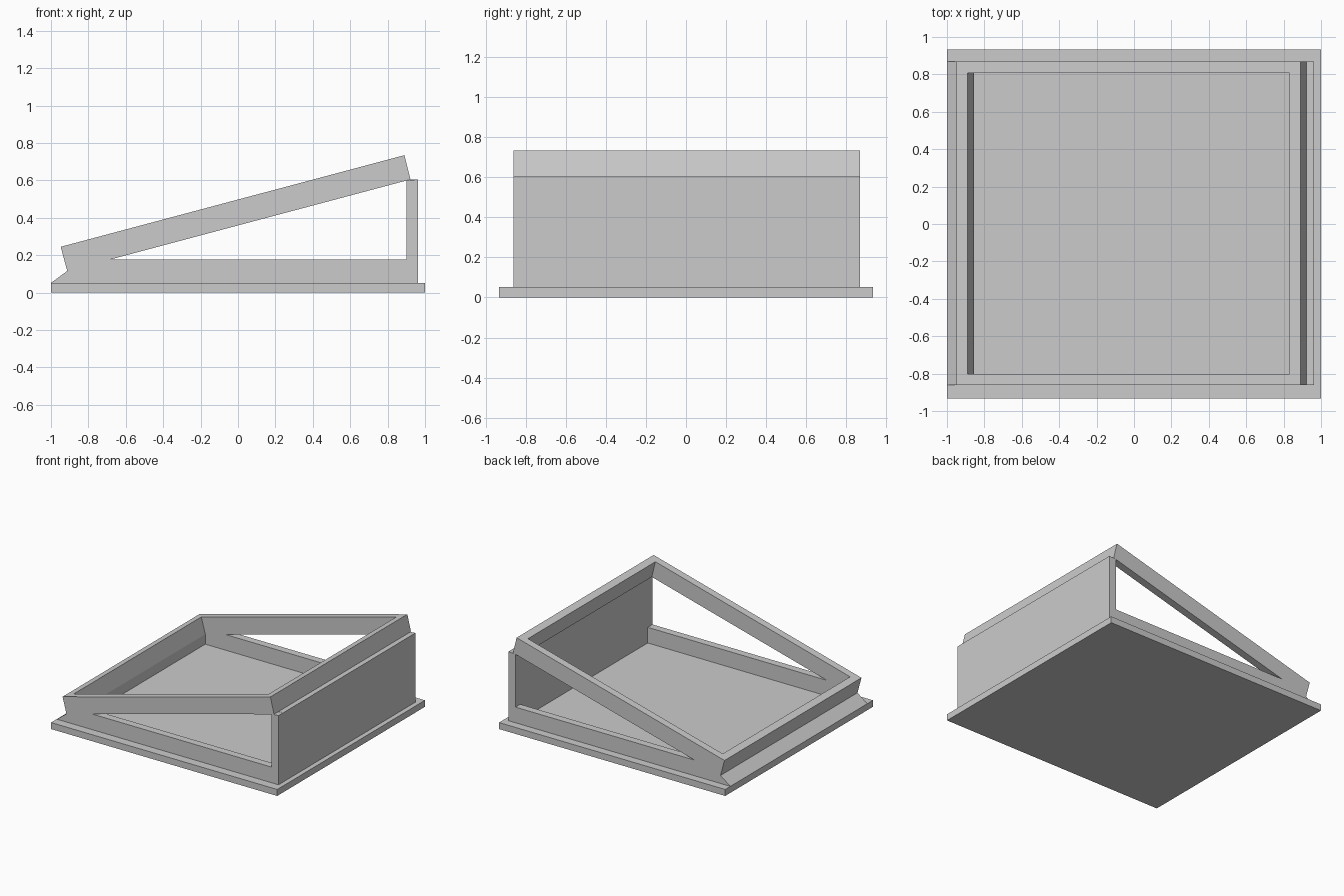
import bpy
import bmesh
from math import radians, sin, cos

cube = bpy.data.objects.get("Cube")
if cube:
    bpy.data.objects.remove(cube, do_unlink=True)

grey = bpy.data.materials.new("plain grey")
grey.use_nodes = True
colour = (0.6, 0.6, 0.6, 1)
grey.diffuse_color = colour
grey.node_tree.nodes["Principled BSDF"].inputs["Base Color"].default_value = colour


def prism(name, profile, y0, y1):
    """Extrude an (x, z) outline from y0 to y1."""
    bm = bmesh.new()
    face = bm.faces.new([bm.verts.new((x, y0, z)) for x, z in profile])
    grown = bmesh.ops.extrude_face_region(bm, geom=[face])["geom"]
    verts = [g for g in grown if isinstance(g, bmesh.types.BMVert)]
    bmesh.ops.translate(bm, verts=verts, vec=(0, y1 - y0, 0))
    bmesh.ops.recalc_face_normals(bm, faces=bm.faces)
    mesh = bpy.data.meshes.new(name)
    bm.to_mesh(mesh)
    bm.free()
    mesh.materials.append(grey)
    obj = bpy.data.objects.new(name, mesh)
    bpy.context.collection.objects.link(obj)
    return obj


def box(x0, x1, z0, z1):
    return [(x0, z0), (x1, z0), (x1, z1), (x0, z1)]


# Main dimensions
FRONT, BACK, T = -0.862, 0.868, 0.06
BASE = 0.052
TILT = radians(14.93)
DX, DZ = T * cos(TILT), T * sin(TILT)

# Corners of the tilted top frame
low_top, high_top = (-0.948, 0.245), (0.89, 0.735)
high_bot, low_bot = (0.922, 0.605), (-0.913, 0.116)


def inward(p, sign):
    return (p[0] + sign * DX, p[1] + sign * DZ)


# Base plate
prism("base_plate", box(-1, 1, 0, BASE), -0.933, 0.933)

# Front and back sides: tilted beam plus lower rail with upright post
beam = [low_top, high_top, high_bot, low_bot]
rail = [(-1, BASE), (0.962, BASE), (0.962, 0.605), (0.9, 0.6),
        (0.9, 0.177), (-0.7, 0.177), low_bot]
for side, y0, y1 in (("front", FRONT, FRONT + T), ("back", BACK - T, BACK)):
    prism(side + "_tilted_beam", beam, y0, y1)
    prism(side + "_rail_and_post", rail, y0, y1)

# Cross pieces between the sides
inner = (FRONT + T, BACK - T)
prism("low_cross_beam",
      [low_top, inward(low_top, 1), inward(low_bot, 1), low_bot], *inner)
prism("high_cross_beam",
      [high_top, high_bot, inward(high_bot, -1), inward(high_top, -1)], *inner)
prism("tall_end_panel", box(0.9, 0.962, BASE, 0.605), *inner)
foot_end = inward(low_bot, 1)
prism("low_end_sill",
      [(-1, BASE), low_bot, foot_end, (foot_end[0], BASE)], *inner)
